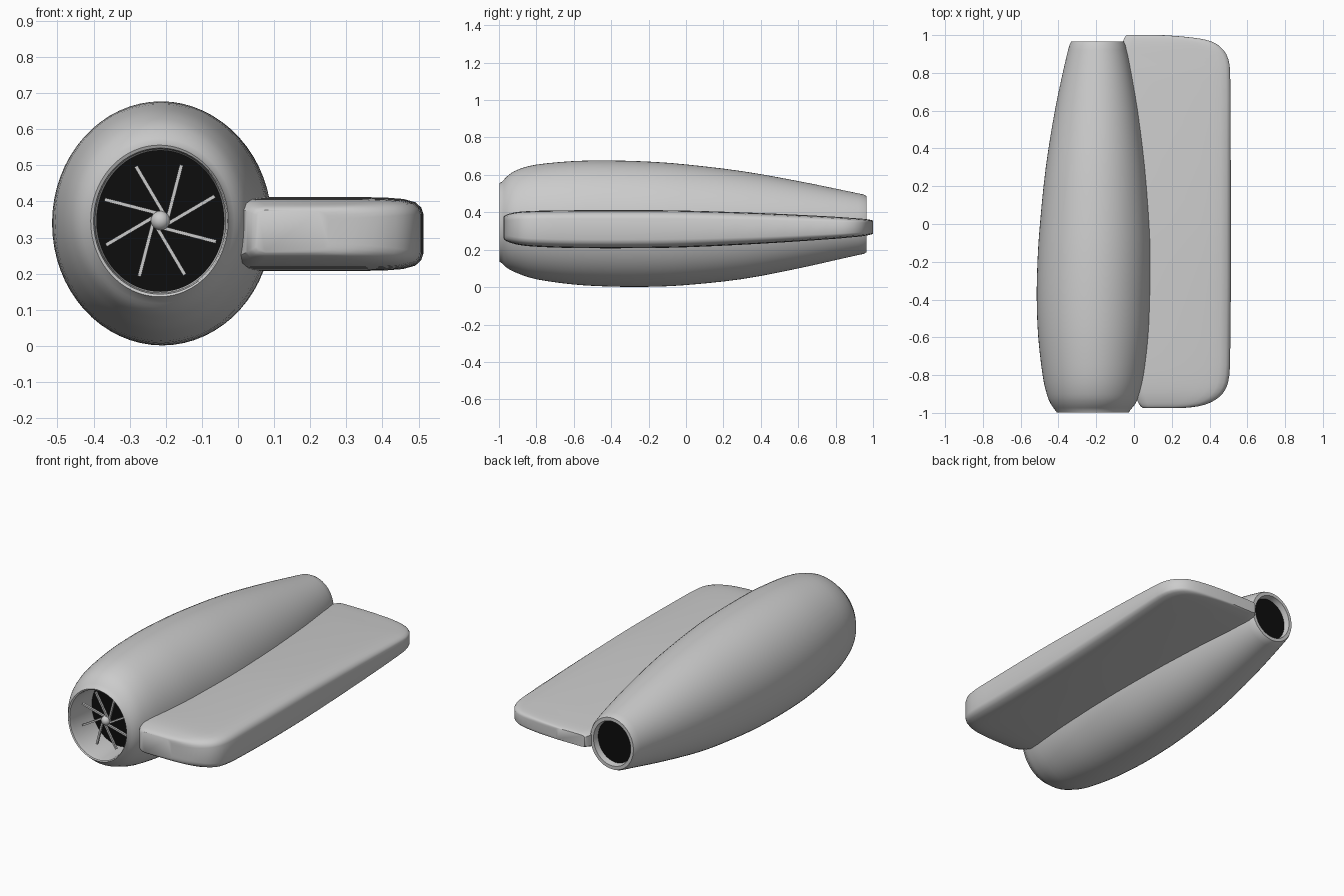
import bpy, bmesh, math
from mathutils import Vector

cube = bpy.data.objects.get("Cube")
if cube:
    bpy.data.objects.remove(cube)


def material(name, value):
    m = bpy.data.materials.new(name)
    m.use_nodes = True
    colour = (value, value, value, 1)
    m.diffuse_color = colour
    m.node_tree.nodes["Principled BSDF"].inputs["Base Color"].default_value = colour
    return m


grey = material("metal grey", 0.6)
black = material("duct black", 0.004)


def finish(name, bm, mats, angle=35):
    bmesh.ops.recalc_face_normals(bm, faces=bm.faces)
    me = bpy.data.meshes.new(name)
    bm.to_mesh(me)
    bm.free()
    for m in mats:
        me.materials.append(m)
    ob = bpy.data.objects.new(name, me)
    bpy.context.collection.objects.link(ob)
    bpy.ops.object.select_all(action="DESELECT")
    ob.select_set(True)
    bpy.context.view_layer.objects.active = ob
    bpy.ops.object.shade_smooth_by_angle(angle=math.radians(angle))
    return ob


def smooth_rows(rows, steps):
    """Catmull-Rom interpolation through rows of numbers."""
    pts = [Vector(r) for r in rows]
    pts = [2 * pts[0] - pts[1]] + pts + [2 * pts[-1] - pts[-2]]
    out = []
    for a, b, c, d in zip(pts, pts[1:], pts[2:], pts[3:]):
        for i in range(steps):
            t = i / steps
            out.append(b + (c - a) * t / 2 + (2 * a - 5 * b + 4 * c - d) * t * t / 2
                       + (3 * b - a - 3 * c + d) * t ** 3 / 2)
    return out + [pts[-2]]


def loft(bm, rings):
    """Skin closed rings of equal size and cap both ends; returns the caps."""
    loops = [[bm.verts.new(p) for p in ring] for ring in rings]
    n = len(loops[0])
    for a, b in zip(loops, loops[1:]):
        for i in range(n):
            j = (i + 1) % n
            bm.faces.new((a[i], a[j], b[j], b[i]))
    return [bm.faces.new(loops[0]), bm.faces.new(loops[-1])]


# Engine shell: y, left x, right x, bottom z, top z
outer = smooth_rows([
    (-0.985, -0.418, -0.02, 0.128, 0.562),
    (-0.95, -0.442, 0.008, 0.098, 0.598),
    (-0.9, -0.462, 0.03, 0.074, 0.628),
    (-0.8, -0.484, 0.055, 0.042, 0.655),
    (-0.6, -0.507, 0.08, 0.014, 0.674),
    (-0.4, -0.515, 0.09, 0.003, 0.677),
    (-0.2, -0.511, 0.094, 0.002, 0.671),
    (0.0, -0.498, 0.088, 0.011, 0.656),
    (0.3, -0.467, 0.064, 0.043, 0.62),
    (0.6, -0.419, 0.025, 0.1, 0.567),
    (0.85, -0.366, -0.021, 0.156, 0.516),
    (0.95, -0.341, -0.045, 0.178, 0.495)], 3)
front = [(-0.8, -0.392, -0.038, 0.15, 0.542),
         (-0.97, -0.396, -0.034, 0.147, 0.545),
         (-0.994, -0.4, -0.03, 0.143, 0.548),
         (-0.998, -0.408, -0.027, 0.136, 0.556)]
back = [(0.965, -0.333, -0.053, 0.186, 0.487),
        (0.965, -0.315, -0.073, 0.206, 0.467),
        (0.93, -0.309, -0.079, 0.212, 0.461)]
rings = []
for y, x0, x1, z0, z1 in front + [tuple(r) for r in outer] + back:
    ring = []
    for i in range(64):
        a = math.tau * i / 64
        ring.append(((x0 + x1) / 2 + (x1 - x0) / 2 * math.cos(a), y,
                     (z0 + z1) / 2 + (z1 - z0) / 2 * math.sin(a)))
    rings.append(ring)
bm = bmesh.new()
for cap in loft(bm, rings):
    cap.material_index = 1
finish("engine_shell", bm, [grey, black], 40)

# Pylon: y, inner x, outer x, middle z, half thickness
stations = smooth_rows([
    (-0.975, 0.05, 0.25, 0.318, 0.058),
    (-0.965, 0.035, 0.34, 0.317, 0.068),
    (-0.94, 0.02, 0.415, 0.316, 0.078),
    (-0.89, 0.0, 0.475, 0.314, 0.089),
    (-0.8, -0.02, 0.505, 0.312, 0.096),
    (-0.6, -0.03, 0.51, 0.31, 0.101),
    (-0.3, -0.04, 0.513, 0.31, 0.102),
    (0.0, -0.05, 0.513, 0.311, 0.098),
    (0.4, -0.06, 0.512, 0.314, 0.082),
    (0.75, -0.07, 0.51, 0.317, 0.062),
    (0.87, -0.07, 0.5, 0.318, 0.053),
    (0.94, -0.065, 0.455, 0.319, 0.047),
    (0.975, -0.055, 0.38, 0.32, 0.042),
    (0.992, -0.047, 0.26, 0.32, 0.038),
    (1.0, -0.04, 0.15, 0.32, 0.034)], 3)
tip = [(0.0, 0.55), (0.006, 0.72), (0.022, 0.86), (0.055, 0.95), (0.1, 0.985), (0.16, 1.0)]
root = [(0.05, 1.0), (0.015, 0.93), (0.0, 0.75)]
rings = []
for y, xi, xo, zm, h in stations:
    k = min(1, (xo - xi) / 0.4)
    upper = [(xo - d * k, f) for d, f in tip] + [(xi + d * k, f) for d, f in root]
    section = upper + [(x, -f) for x, f in reversed(upper)]
    rings.append([(x, y, zm + f * h) for x, f in section])
bm = bmesh.new()
loft(bm, rings)
finish("pylon", bm, [grey], 40)

# Fan: eight slim blades set off to one side of a round hub
hub = Vector((-0.215, -0.92, 0.347))
for k in range(8):
    a = math.radians(75.5 + 45 * k)
    along = Vector((math.cos(a), 0, math.sin(a)))
    side = Vector((math.sin(a), 0, -math.cos(a)))
    bm = bmesh.new()
    corners = [hub + along * r + side * (0.018 + s) for r, s in
               ((0, -0.005), (0.164, -0.005), (0.164, 0.005), (0, 0.005))]
    loft(bm, [[c + Vector((0, dy, 0)) for c in corners] for dy in (-0.006, 0.006)])
    finish(f"fan_blade_{k + 1}", bm, [grey])

bm = bmesh.new()
bmesh.ops.create_uvsphere(bm, u_segments=24, v_segments=12, radius=0.027)
bmesh.ops.translate(bm, verts=bm.verts, vec=hub)
finish("fan_hub", bm, [grey])
